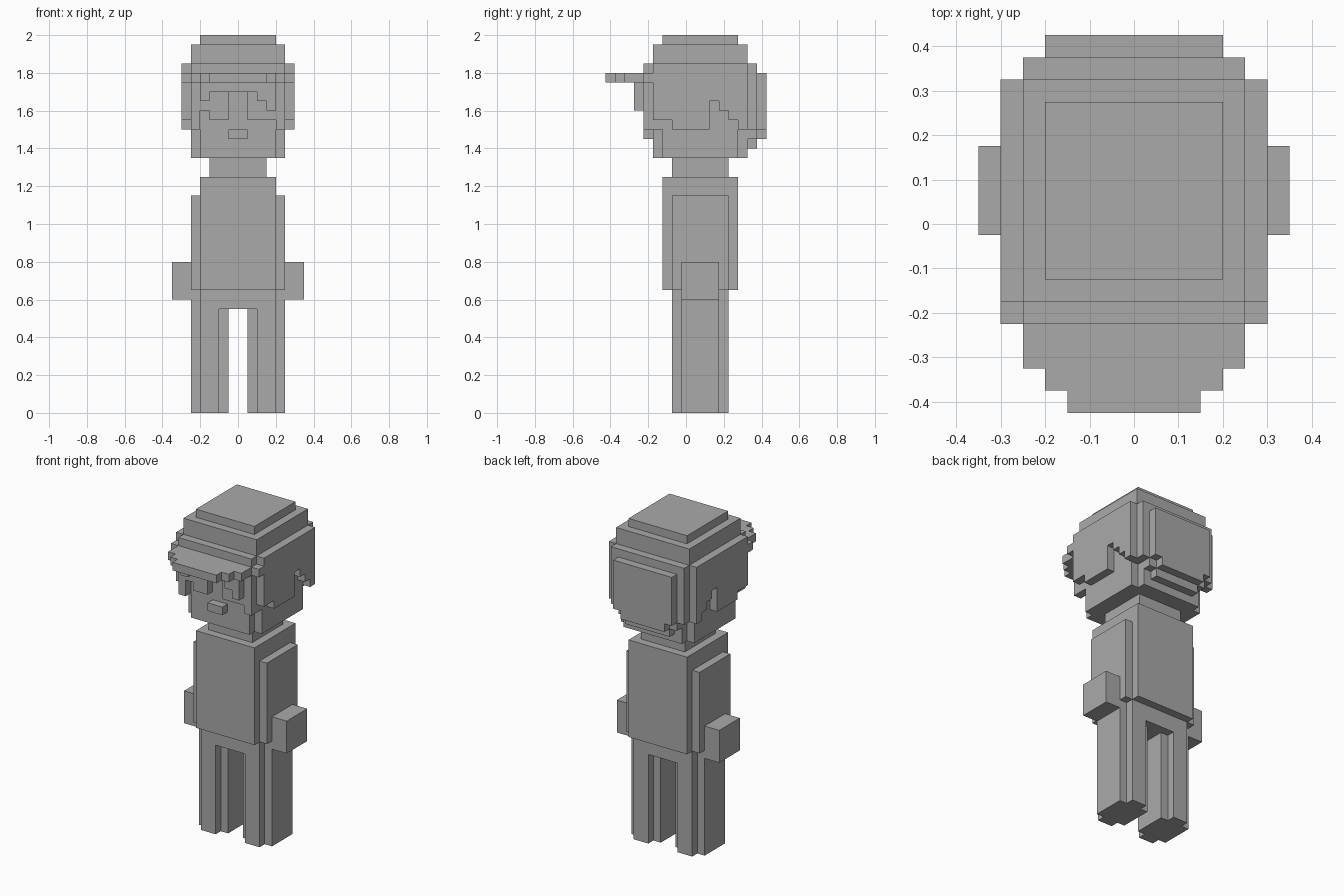
import bpy, bmesh

if "Cube" in bpy.data.objects:
    bpy.data.objects.remove(bpy.data.objects["Cube"], do_unlink=True)

U = 0.05        # edge of one block
Y0 = 0.025      # half block shift that centres the depth

grey = bpy.data.materials.new("plain grey")
grey.use_nodes = True
grey.diffuse_color = (0.4, 0.4, 0.4, 1)
grey.node_tree.nodes["Principled BSDF"].inputs["Base Color"].default_value = (0.4, 0.4, 0.4, 1)


def finish(name, bm):
    """Turn block units into world units and link the object."""
    bmesh.ops.recalc_face_normals(bm, faces=bm.faces[:])
    for v in bm.verts:
        v.co = (v.co.x * U, v.co.y * U + Y0, v.co.z * U)
    mesh = bpy.data.meshes.new(name)
    bm.to_mesh(mesh)
    bm.free()
    mesh.materials.append(grey)
    ob = bpy.data.objects.new(name, mesh)
    bpy.context.collection.objects.link(ob)
    return ob


def prism(name, outline, place, near, far):
    """Extrude a flat outline from near to far along its normal."""
    bm = bmesh.new()
    face = bm.faces.new([bm.verts.new(place(a, b, near)) for a, b in outline])
    out = bmesh.ops.extrude_face_region(bm, geom=[face])
    top = [g for g in out["geom"] if isinstance(g, bmesh.types.BMVert)]
    bmesh.ops.translate(bm, verts=top, vec=place(0, 0, far - near))
    return finish(name, bm)


def box(name, x, y, z):
    corners = [(x[0], z[0]), (x[1], z[0]), (x[1], z[1]), (x[0], z[1])]
    return prism(name, corners, lambda a, b, c: (a, c, b), *y)


def ragged(start, steps, top):
    """Outline with a level top and a stepped lower edge of (width, bottom)."""
    pts = [(start, top)]
    for width, bottom in steps:
        pts += [(start, bottom), (start + width, bottom)]
        start += width
    return pts + [(start, top)]


def front_panel(name, start, steps, top, near, far):
    return prism(name, ragged(start, steps, top), lambda a, b, c: (a, c, b), near, far)


# Body
box("torso", (-4, 4), (-3, 5), (13, 25))
box("neck", (-3, 3), (-2, 4), (25, 27))
box("hips", (-4, 4), (-2, 4), (11, 13))


def span(side, a, b):
    return tuple(sorted((side * a, side * b)))


# Limbs, mirrored
for label, s in (("left", 1), ("right", -1)):
    box(label + "_arm", span(s, 4, 5), (-2, 4), (13, 23))
    box(label + "_hand", span(s, 5, 7), (-1, 3), (12, 16))
    box(label + "_leg_core", span(s, 1, 5), (-1, 3), (0, 11))
    box(label + "_leg_ridge", span(s, 2, 4), (-2, 4), (0, 11))
    box(label + "_hip_side", span(s, 4, 5), (-1, 3), (11, 13))

# Head with notched corners
box("head", (-5, 5), (-3, 5), (27, 37))
box("face", (-4, 4), (-4, -3), (27, 37))
box("nape", (-4, 4), (5, 6), (27, 37))
box("mouth", (-1, 1), (-5, -4), (29, 30))

# Crown tiers
box("crown", (-5, 5), (-4, 6), (37, 39))
box("crown_top", (-4, 4), (-3, 5), (39, 40))

# Side hair, with the opening for the ear
side_steps = [(2, 31), (4, 30), (1, 33), (1, 32), (1, 31), (1, 30)]
for label, s in (("left", 1), ("right", -1)):
    near, far = span(s, 5, 6)
    prism(label + "_side_hair", ragged(-4, side_steps, 37),
          lambda a, b, c: (c, a, b), near, far)
    box(label + "_temple", span(s, 4, 5), (-4, -3), (30, 37))
    box(label + "_nape_corner", span(s, 4, 5), (5, 6), (30, 37))
    box(label + "_band_corner", span(s, 5, 6), (-5, -4), (35, 36))

# Back hair in two layers
front_panel("back_hair", -5, [(1, 30), (1, 29), (6, 28), (1, 29), (1, 30)], 37, 6, 7)
front_panel("back_hair_outer", -4, [(1, 30), (6, 29), (1, 30)], 36, 7, 8)

# Fringe, with the eyes hanging below it
front_panel("fringe_and_eyes", -5,
            [(1, 30), (1, 32), (2, 31), (2, 34), (3, 31), (1, 30)], 37, -5, -4)
front_panel("fringe_outer", -4, [(1, 33), (5, 34), (1, 33), (1, 32)], 35, -6, -5)

# Brim, one stepped outline
half = [(5, -5), (5, -7), (4, -7), (4, -8), (3, -8), (3, -9)]
brim = half + [(-x, y) for x, y in reversed(half)]
prism("brim", brim, lambda a, b, c: (a, b, c), 35, 36)
